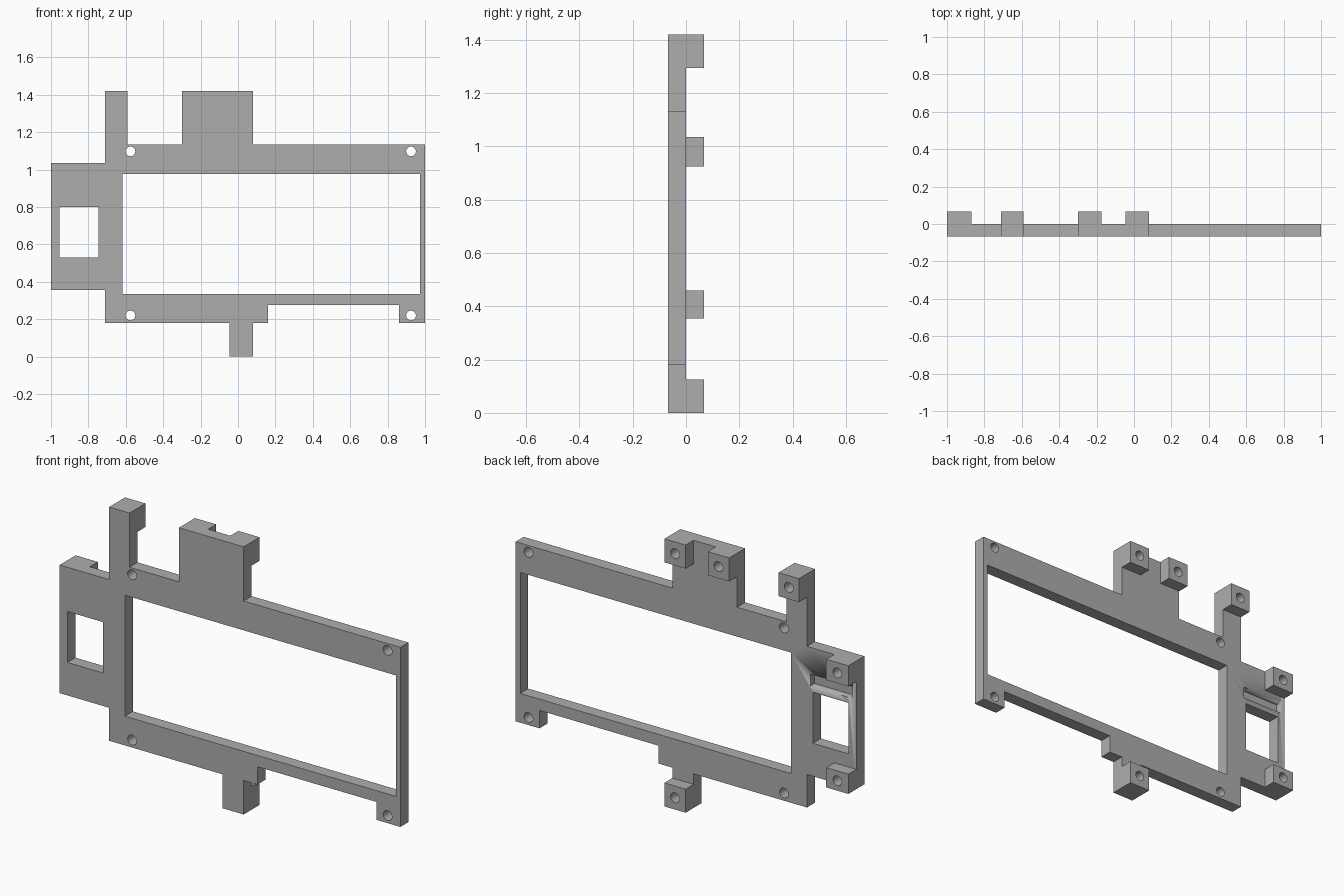
import bpy, bmesh, math

if "Cube" in bpy.data.objects:
    bpy.data.objects.remove(bpy.data.objects["Cube"])

grey = bpy.data.materials.new("mid grey")
grey.diffuse_color = (0.42, 0.42, 0.42, 1)
grey.use_nodes = True
grey.node_tree.nodes["Principled BSDF"].inputs["Base Color"].default_value = grey.diffuse_color


def rect(x0, x1, z0, z1):
    return [(x0, z0), (x1, z0), (x1, z1), (x0, z1)]


def circle(x, z, r=0.026, n=24):
    return [(x + r * math.cos(2 * math.pi * i / n),
             z + r * math.sin(2 * math.pi * i / n)) for i in range(n)]


def slab(name, loops, y0, y1):
    """Extrude an outline with holes between two depths."""
    cu = bpy.data.curves.new(name, 'CURVE')
    cu.dimensions = '2D'
    cu.fill_mode = 'BOTH'
    cu.extrude = (y1 - y0) / 2
    for loop in loops:
        sp = cu.splines.new('POLY')
        sp.points.add(len(loop) - 1)
        for p, (x, z) in zip(sp.points, loop):
            p.co = (x, z, 0, 1)
        sp.use_cyclic_u = True
    ob = bpy.data.objects.new(name, cu)
    bpy.context.collection.objects.link(ob)
    ob.rotation_euler = (math.pi / 2, 0, 0)
    ob.location = (0, (y0 + y1) / 2, 0)
    bpy.ops.object.select_all(action='DESELECT')
    bpy.context.view_layer.objects.active = ob
    ob.select_set(True)
    bpy.ops.object.convert(target='MESH')
    ob = bpy.context.object
    # weld the caps to the walls
    bm = bmesh.new()
    bm.from_mesh(ob.data)
    bmesh.ops.remove_doubles(bm, verts=bm.verts, dist=1e-4)
    bmesh.ops.recalc_face_normals(bm, faces=bm.faces)
    bm.to_mesh(ob.data)
    bm.free()
    ob.data.materials.clear()
    ob.data.materials.append(grey)
    bpy.ops.object.shade_smooth_by_angle(angle=math.radians(30))
    return ob


T = 0.067

# Frame plate: outer outline, two windows, four screw holes
outline = [(-1, .355), (-.71, .355), (-.71, .18), (-.045, .18), (-.045, 0),
           (.08, 0), (.08, .18), (.16, .18), (.16, .275), (.86, .275),
           (.86, .18), (1, .18), (1, 1.133), (.08, 1.133), (.08, 1.42),
           (-.30, 1.42), (-.30, 1.133), (-.59, 1.133), (-.59, 1.42),
           (-.71, 1.42), (-.71, 1.035), (-1, 1.035)]
holes = [circle(x, z) for x in (-.575, .925) for z in (.22, 1.097)]
windows = [rect(-.617, .973, .335, .977), rect(-.955, -.745, .53, .80)]
plate = slab("frame_plate", [outline] + windows + holes, -T, 0)

# Shallow slot in the back above the small window
cutter = slab("slot_cutter", [rect(-.975, -.73, .83, .893)], -.035, .02)
cutter.hide_render = True
cutter.hide_viewport = True
cut = plate.modifiers.new("slot", 'BOOLEAN')
cut.operation = 'DIFFERENCE'
cut.solver = 'EXACT'
cut.object = cutter

# Mounting bosses on the back, each with a blind screw hole
bosses = [(-.71, -.59, 1.295, 1.42), (-.30, -.175, 1.295, 1.42),
          (-.045, .08, 1.295, 1.42), (-1, -.87, .925, 1.035),
          (-1, -.87, .355, .46), (-.045, .08, 0, .125)]
for i, (x0, x1, z0, z1) in enumerate(bosses):
    slab(f"mounting_boss_{i + 1}",
         [rect(x0, x1, z0, z1), circle((x0 + x1) / 2, (z0 + z1) / 2)], 0, T)
